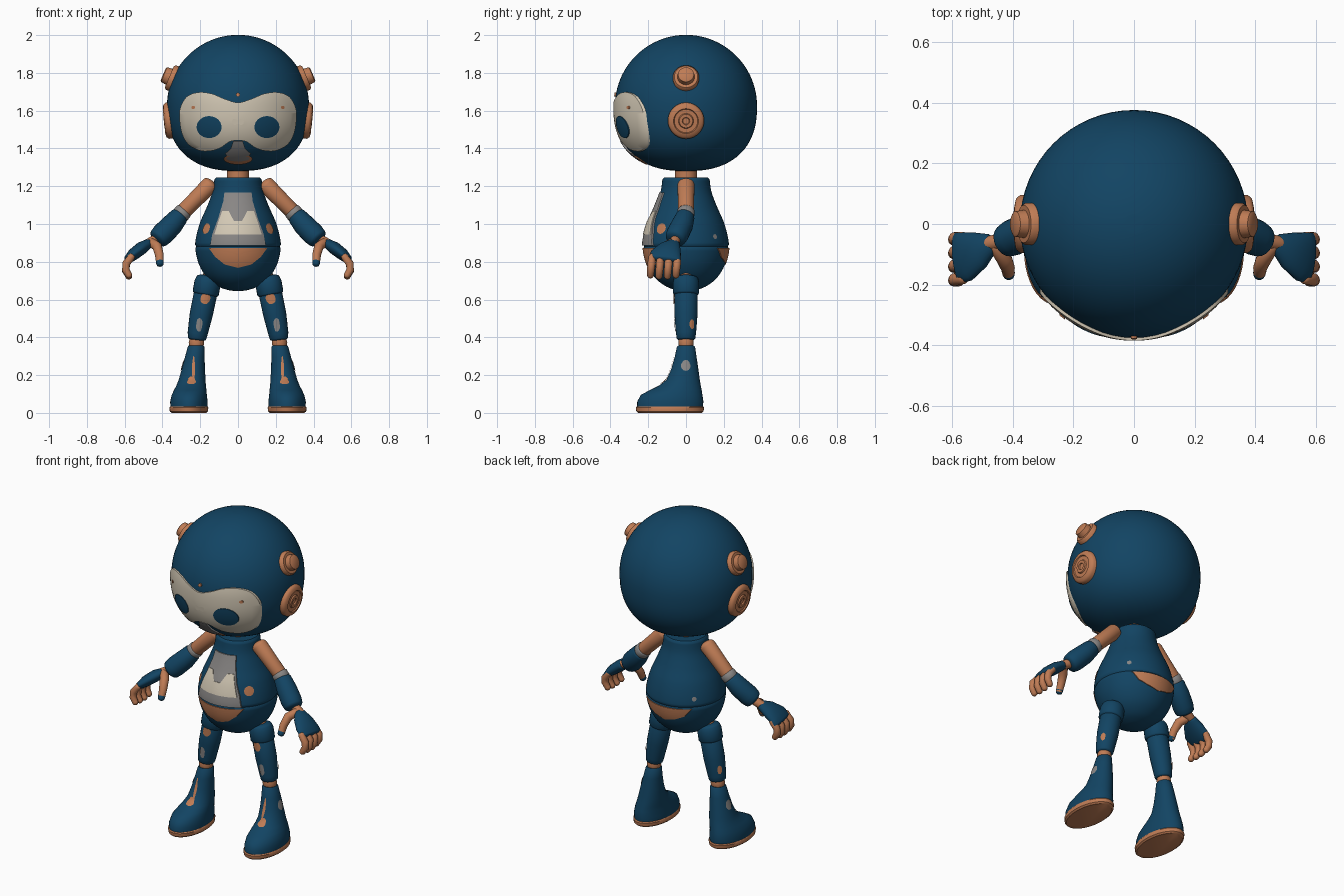
import bpy, bmesh
from math import sin, cos, pi, sqrt, radians
from mathutils import Vector

if "Cube" in bpy.data.objects:
    bpy.data.objects.remove(bpy.data.objects["Cube"])

def material(name, rgb):
    m = bpy.data.materials.new(name)
    m.use_nodes = True
    m.diffuse_color = (*rgb, 1)
    m.node_tree.nodes["Principled BSDF"].inputs["Base Color"].default_value = (*rgb, 1)
    return m

BLUE = material("deep blue", (0.006, 0.058, 0.125))
COPPER = material("copper", (0.52, 0.2, 0.09))
CREAM = material("cream", (0.65, 0.58, 0.46))
GREY = material("grey", (0.25, 0.24, 0.235))
made = []

def finish(name, bm, mat):
    me = bpy.data.meshes.new(name)
    bm.to_mesh(me)
    bm.free()
    me.materials.append(mat)
    ob = bpy.data.objects.new(name, me)
    bpy.context.collection.objects.link(ob)
    made.append(ob)
    return ob

def skin(bm, rings):
    """Bridge successive vertex rings with quads."""
    for a, b in zip(rings, rings[1:]):
        n = len(a)
        for i in range(n):
            bm.faces.new((a[i], a[(i + 1) % n], b[(i + 1) % n], b[i]))

def loft(name, sections, mat, axis=None, n=32):
    """Skin elliptical sections (centre, radius across, radius along y)."""
    bm, rings = bmesh.new(), []
    for i, (c, ru, rv) in enumerate(sections):
        t = axis or sections[min(i + 1, len(sections) - 1)][0] - sections[max(i - 1, 0)][0]
        t = t.normalized()
        v = Vector((0, 1, 0))
        v = (v - t * v.dot(t)).normalized()
        u = v.cross(t)
        rings.append([bm.verts.new(c + u * ru * cos(2 * pi * k / n) + v * rv * sin(2 * pi * k / n))
                      for k in range(n)])
    skin(bm, rings)
    bm.faces.new(rings[0])
    bm.faces.new(rings[-1])
    bmesh.ops.recalc_face_normals(bm, faces=bm.faces[:])
    return finish(name, bm, mat)

def spin(name, origin, axis, profile, mat, n=32):
    """Turned part: profile is (distance along axis, radius)."""
    a = Vector(axis).normalized()
    return loft(name, [(Vector(origin) + a * d, r, r) for d, r in profile], mat, a, n)

def limb(name, s, pts, mat, round_by=0.6, n=24):
    """Tube through (x, y, z, radius[, radius along y]) with rounded ends."""
    sec = [(Vector((s * p[0], p[1], p[2])), p[3], p[-1]) for p in pts]
    def cap(end, nxt):
        c, ru, rv = end
        d = (c - nxt[0]).normalized() * min(ru, rv) * round_by
        return [(c + d * sin(k), ru * cos(k), rv * cos(k)) for k in (1.45, 1.1, 0.7, 0.35)]
    return loft(name, cap(sec[0], sec[1]) + sec + cap(sec[-1], sec[-2])[::-1], mat, n=n)

def smooth(pts, sub=6, closed=False, curve=True):
    """Resample a 2D point list, curved or straight."""
    out, n = [], len(pts)
    get = (lambda i: Vector(pts[i % n])) if closed else (lambda i: Vector(pts[max(0, min(n - 1, i))]))
    for i in range(n if closed else n - 1):
        a, b, c, d = (get(i + k) for k in (-1, 0, 1, 2))
        for k in range(sub):
            t = k / sub
            out.append(b * (1 - t) + c * t if not curve else
                       0.5 * (2 * b + (c - a) * t + (2 * a - 5 * b + 4 * c - d) * t * t
                              + (3 * b - a - 3 * c + d) * t ** 3))
    return out if closed else out + [get(n - 1)]

def mirrored(half, curve=True):
    return smooth(half + [(-x, z) for x, z in half[-2:0:-1]], closed=True, curve=curve)

def ellipse(x, z, rx, rz, n=40):
    return [Vector((x + rx * cos(2 * pi * k / n), z + rz * sin(2 * pi * k / n))) for k in range(n)]

def patch(name, outline, centre, radius, lift, mat, side=-1):
    """Thin plate projected along y on to a turned body."""
    bm, c, rings = bmesh.new(), Vector(centre), []
    steps = [(k / 10, lift) for k in range(1, 11)] + [(1, lift - 0.012)]
    def place(p, off):
        return bm.verts.new((p.x, side * sqrt(max((radius(p.y) + off) ** 2 - p.x ** 2, 0)), p.y))
    for f, off in steps:
        rings.append([place(c.lerp(p, f), off) for p in outline])
    skin(bm, rings)
    bm.faces.new(rings[0])
    bm.normal_update()
    if sum(f.normal.y * f.calc_area() for f in bm.faces) * side < 0:
        bmesh.ops.reverse_faces(bm, faces=bm.faces[:])
    return finish(name, bm, mat)

def dot(name, target, pos, normal, rx, rz, mat):
    """Small inlay wrapped on to the part under it."""
    bm, rings, q = bmesh.new(), [], Vector(normal).to_track_quat('Z', 'Y')
    for f in (0.2, 0.4, 0.6, 0.8, 1):
        rings.append([bm.verts.new(Vector(pos) + q @ Vector((p.x * f, p.y * f, 0)))
                      for p in ellipse(0, 0, rx, rz, 24)])
    skin(bm, rings[::-1])
    bm.faces.new(rings[0])
    ob = finish(name, bm, mat)
    w = ob.modifiers.new("wrap", 'SHRINKWRAP')
    w.target, w.wrap_mode, w.offset = target, 'ABOVE_SURFACE', 0.004

# Head
MID, UP = 1.625, (0, 0, 1)
def head_r(z):
    if z >= MID:
        return sqrt(max(0.376 ** 2 - (z - MID) ** 2, 0))
    return 0.376 * max(1 - ((MID - z) / 0.345) ** 2.4, 0) ** (1 / 2.4)

levels = [MID - (0.345 if k < 24 else 0.375) * cos(pi * k / 48) for k in range(49)]
spin("head", (0, 0, 0), UP, [(z, max(head_r(z), 0.002)) for z in levels], BLUE, 64)
spin("neck", (0, 0, 0), UP, [(1.22, 0.058), (1.31, 0.058)], COPPER)

# Face
mask = [(0, 1.643), (0.07, 1.662), (0.14, 1.69), (0.21, 1.697), (0.27, 1.675), (0.304, 1.62),
        (0.31, 1.56), (0.297, 1.48), (0.262, 1.42), (0.2, 1.388), (0.14, 1.388), (0.09, 1.405),
        (0.045, 1.435), (0, 1.442)]
patch("face_mask", mirrored(mask), (0, 1.54), head_r, 0.009, CREAM)
nose = [(0, 1.44), (0.025, 1.44), (0.038, 1.4), (0.068, 1.372), (0.06, 1.36), (0, 1.36)]
patch("nose_plate", mirrored(nose, False), (0, 1.39), head_r, 0.012, GREY)
patch("mouth_plate", ellipse(0, 1.343, 0.076, 0.028), (0, 1.343), head_r, 0.008, COPPER)
patch("mouth_inset", ellipse(0, 1.347, 0.062, 0.016), (0, 1.347), head_r, 0.011, GREY)
patch("brow_stud", ellipse(0, 1.685, 0.01, 0.01), (0, 1.685), head_r, 0.008, COPPER)

# Torso
profile = [(0.125, 1.235), (0.135, 1.17), (0.165, 1.09), (0.2, 1.01), (0.222, 0.93), (0.226, 0.87),
           (0.208, 0.79), (0.168, 0.72), (0.11, 0.672), (0.05, 0.65), (0.003, 0.645)]
curve = smooth(profile)
def torso_r(z):
    for a, b in zip(curve, curve[1:]):
        if a.y >= z >= b.y:
            return a.x + (b.x - a.x) * (a.y - z) / max(a.y - b.y, 1e-6)
    return 0.1

groove = [(p.y, p.x - (0.006 if abs(p.y - 0.88) < 0.006 else 0)) for p in curve]
torso = spin("torso", (0, 0, 0), UP, [(1.246, 0.1), (1.246, 0.115)] + groove, BLUE, 64)
panel = [(0, 1.167), (0.072, 1.167), (0.078, 1.12), (0.105, 1.03), (0.135, 0.95), (0.148, 0.885), (0, 0.885)]
patch("belly_panel", mirrored(panel, False), (0, 1.0), torso_r, 0.006, GREY)
inlay = [(0, 1.015), (0.025, 1.015), (0.05, 1.07), (0.084, 1.07), (0.108, 1.0), (0.125, 0.945), (0, 0.945)]
patch("belly_inlay", mirrored(inlay, False), (0, 0.975), torso_r, 0.009, CREAM)
for side, label, low in ((-1, "front", 0.768), (1, "back", 0.785)):
    lens = [(0, 0.872), (0.08, 0.872), (0.155, 0.872), (0.12, 0.825), (0.07, low + 0.017), (0, low)]
    patch("waist_plate_" + label, mirrored(lens, False), (0, 0.84), torso_r, 0.004, COPPER, side)

for s, tag in ((1, "left_"), (-1, "right_")):
    # Eyes, studs and ear discs
    patch(tag + "eye", ellipse(s * 0.153, 1.513, 0.066, 0.058), (s * 0.153, 1.513), head_r, 0.013, BLUE)
    patch(tag + "mask_stud", ellipse(s * 0.237, 1.617, 0.009, 0.009), (s * 0.237, 1.617), head_r, 0.013, COPPER)
    spin(tag + "ear_disc", (s * 0.34, 0, 1.55), (s, 0, -0.1),
         [(0, 0.096), (0.035, 0.096), (0.047, 0.086), (0.052, 0.066), (0.046, 0.062), (0.046, 0.04),
          (0.053, 0.036), (0.053, 0.02), (0.046, 0.017)], COPPER, 40)
    spin(tag + "ear_knob", (0, 0, MID), (s * cos(radians(23)), 0, sin(radians(23))),
         [(0.33, 0.07), (0.385, 0.07), (0.395, 0.062), (0.395, 0.046), (0.425, 0.042), (0.43, 0.034)], COPPER)
    dot(tag + "chest_dot", torso, (s * 0.18, -0.14, 0.98), (s * 0.7, -0.7, 0.2), 0.032, 0.03, COPPER)
    dot(tag + "back_dot", torso, (s * 0.17, 0.16, 0.935), (s * 0.7, 0.7, 0), 0.014, 0.014, GREY)

    # Arms
    limb(tag + "upper_arm", s, [(0.15, 0, 1.205, 0.046), (0.22, 0, 1.135, 0.043), (0.3, 0, 1.055, 0.041)], COPPER)
    limb(tag + "elbow_cuff", s, [(0.287, 0, 1.067, 0.046), (0.308, -0.002, 1.045, 0.046)], GREY, 0.3)
    limb(tag + "forearm", s, [(0.312, -0.004, 1.04, 0.05), (0.35, -0.02, 0.995, 0.058),
                              (0.4, -0.045, 0.945, 0.06), (0.42, -0.055, 0.925, 0.055)], BLUE, 0.4)
    limb(tag + "wrist", s, [(0.41, -0.05, 0.93, 0.027), (0.48, -0.065, 0.895, 0.025)], COPPER)
    limb(tag + "palm", s, [(0.475, -0.065, 0.895, 0.026, 0.036), (0.51, -0.085, 0.873, 0.034, 0.062),
                           (0.555, -0.107, 0.838, 0.032, 0.083), (0.58, -0.112, 0.815, 0.024, 0.084)], BLUE)
    limb(tag + "thumb", s, [(0.455, -0.075, 0.9, 0.024), (0.428, -0.115, 0.88, 0.026),
                            (0.416, -0.145, 0.835, 0.023), (0.414, -0.163, 0.795, 0.02)], COPPER, 1)
    limb(tag + "thumb_tip", s, [(0.414, -0.161, 0.8, 0.021), (0.413, -0.167, 0.788, 0.019)], BLUE, 0.7)
    for i, finger in enumerate(("little", "ring", "middle", "index")):
        y, drop = -0.045 - 0.045 * i, 0.006 * (i in (1, 2))
        limb(f"{tag}{finger}_finger", s, [(0.565, y, 0.825, 0.019), (0.592, y - 0.003, 0.79, 0.021),
             (0.594, y - 0.006, 0.757 - drop, 0.02), (0.578, y - 0.008, 0.73 - drop, 0.018)], COPPER, 1, 16)

    # Legs
    limb(tag + "hip_joint", s, [(0.145, 0, 0.74, 0.035), (0.16, 0, 0.69, 0.04)], COPPER)
    limb(tag + "hip_cap", s, [(0.157, 0, 0.71, 0.064), (0.161, 0, 0.69, 0.07), (0.171, 0, 0.635, 0.07)], BLUE, 0.3)
    thigh = limb(tag + "thigh", s, [(0.168, 0, 0.65, 0.062), (0.195, 0, 0.52, 0.061),
                                    (0.214, 0, 0.42, 0.053), (0.217, 0, 0.395, 0.049)], BLUE, 0.3)
    limb(tag + "ankle_joint", s, [(0.216, 0, 0.4, 0.036), (0.22, 0, 0.37, 0.041), (0.222, 0, 0.34, 0.034)], COPPER, 0.3)
    dot(tag + "thigh_dot", thigh, (s * 0.172, -0.075, 0.605), (0, -1, 0), 0.032, 0.03, COPPER)
    dot(tag + "thigh_inlay", thigh, (s * 0.205, -0.07, 0.465), (0, -1, 0), 0.021, 0.036, GREY)
    dot(tag + "knee_dot", thigh, (s * 0.26, 0.035, 0.47), (s * 0.8, 0.5, 0), 0.016, 0.026, COPPER)

    # Boots
    def foot(rows):
        return [(Vector((s * x, y, z)), rx, ry) for x, y, z, rx, ry in rows]
    boot = loft(tag + "boot", foot([
        (0.26, -0.085, 0.03, 0.098, 0.174), (0.26, -0.083, 0.06, 0.099, 0.175), (0.258, -0.076, 0.095, 0.093, 0.163),
        (0.253, -0.055, 0.12, 0.086, 0.138), (0.248, -0.032, 0.145, 0.078, 0.11), (0.243, -0.015, 0.175, 0.071, 0.088),
        (0.236, -0.006, 0.235, 0.061, 0.071), (0.229, -0.002, 0.295, 0.052, 0.058), (0.222, 0, 0.35, 0.044, 0.048),
        (0.222, 0, 0.357, 0.038, 0.042)]), BLUE, Vector(UP), 40)
    loft(tag + "sole", foot([
        (0.26, -0.085, 0, 0.092, 0.168), (0.26, -0.085, 0.008, 0.101, 0.178), (0.26, -0.085, 0.028, 0.103, 0.181),
        (0.26, -0.085, 0.034, 0.099, 0.176)]), COPPER, Vector(UP), 40)
    dot(tag + "boot_strip", boot, (s * 0.236, -0.085, 0.24), (0, -1, 0.2), 0.009, 0.065, COPPER)
    dot(tag + "boot_dot", boot, (s * 0.247, -0.125, 0.175), (0, -1, 0.6), 0.027, 0.027, COPPER)
    dot(tag + "boot_side_dot", boot, (s * 0.31, 0, 0.255), (s, 0, 0.1), 0.03, 0.03, GREY)

# Shading
bpy.ops.object.select_all(action='DESELECT')
for ob in made:
    ob.select_set(True)
bpy.context.view_layer.objects.active = made[0]
bpy.ops.object.shade_smooth_by_angle(angle=radians(40))
